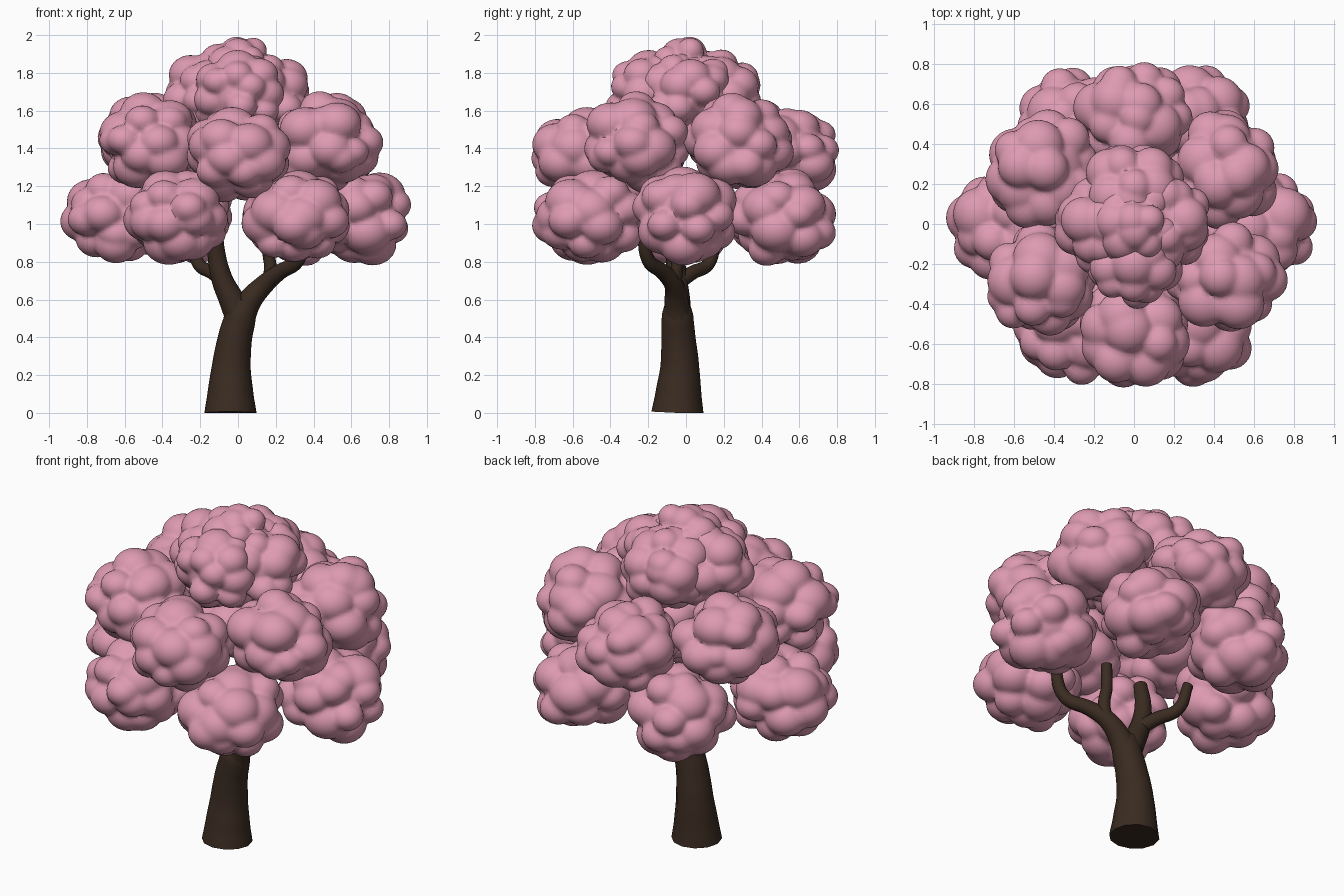
import bpy, bmesh, math, random
from mathutils import Vector

cube = bpy.data.objects.get("Cube")
if cube:
    bpy.data.objects.remove(cube)


def material(name, rgb):
    mat = bpy.data.materials.new(name)
    mat.use_nodes = True
    mat.diffuse_color = (*rgb, 1)
    bsdf = next(n for n in mat.node_tree.nodes if n.type == 'BSDF_PRINCIPLED')
    bsdf.inputs["Base Color"].default_value = (*rgb, 1)
    bsdf.inputs["Roughness"].default_value = 0.9
    return mat


BLOSSOM = material("blossom pink", (0.73, 0.325, 0.445))
BARK = material("dark bark", (0.042, 0.024, 0.015))


def add_object(name, mesh, mat, angle):
    obj = bpy.data.objects.new(name, mesh)
    bpy.context.collection.objects.link(obj)
    mesh.materials.clear()
    mesh.materials.append(mat)
    bpy.ops.object.select_all(action='DESELECT')
    obj.select_set(True)
    bpy.context.view_layer.objects.active = obj
    bpy.ops.object.shade_smooth_by_angle(angle=math.radians(angle))


# Tapered limb swept through points of (x, y, z, radius)
def limb(name, points):
    curve = bpy.data.curves.new(name + "_path", 'CURVE')
    curve.dimensions = '3D'
    curve.bevel_depth = 1
    curve.bevel_resolution = 4
    curve.resolution_u = 6
    curve.use_fill_caps = True
    spline = curve.splines.new('BEZIER')
    spline.bezier_points.add(len(points) - 1)
    for p, (x, y, z, r) in zip(spline.bezier_points, points):
        p.co = (x, y, z)
        p.radius = r
        p.handle_left_type = p.handle_right_type = 'AUTO'
    temp = bpy.data.objects.new(name + "_path", curve)
    bpy.context.collection.objects.link(temp)
    graph = bpy.context.evaluated_depsgraph_get()
    mesh = bpy.data.meshes.new_from_object(temp.evaluated_get(graph))
    bpy.data.objects.remove(temp)
    bm = bmesh.new()
    bm.from_mesh(mesh)
    bmesh.ops.remove_doubles(bm, verts=bm.verts, dist=0.0005)
    for v in bm.verts:
        v.co.z = max(v.co.z, 0)
    bm.to_mesh(mesh)
    bm.free()
    add_object(name, mesh, BARK, 50)


# Evenly spread, jittered directions on a sphere
def directions(count, rng):
    spin = rng.uniform(0, math.tau)
    for i in range(count):
        z = 1 - (2 * i + 1) / count
        a = spin + i * math.pi * (3 - math.sqrt(5))
        s = math.sqrt(1 - z * z)
        d = Vector((s * math.cos(a), s * math.sin(a), z))
        d += Vector([rng.uniform(-0.25, 0.25) for _ in range(3)])
        yield d.normalized()


# Blossom clump: a ball pushed out to the hull of many overlapping lobes
def clump(name, centre, size, seed, count=24):
    rng = random.Random(seed)
    lobes = []
    for d in directions(count, rng):
        radius = rng.uniform(0.3, 0.46)
        c = d * (rng.uniform(0.92, 1.06) - radius)
        lobes.append((c, radius ** 2 - c.length_squared))
    bm = bmesh.new()
    bmesh.ops.create_icosphere(bm, subdivisions=5, radius=1)
    for v in bm.verts:
        d = v.co.normalized()
        reach = 0.74
        for c, k in lobes:
            b = d.dot(c)
            disc = b * b + k
            if b > 0 and disc > 0:
                reach = max(reach, b + math.sqrt(disc))
        v.co = d * reach
    bmesh.ops.smooth_vert(bm, verts=bm.verts, factor=0.4,
                          use_axis_x=True, use_axis_y=True, use_axis_z=True)
    for v in bm.verts:
        v.co = Vector(centre) + Vector([a * b for a, b in zip(v.co, size)])
    mesh = bpy.data.meshes.new(name)
    bm.to_mesh(mesh)
    bm.free()
    add_object(name, mesh, BLOSSOM, 60)


# Trunk and forked branches
limb("trunk", [(-0.04, -0.045, 0, 0.138), (-0.04, -0.04, 0.1, 0.122),
               (-0.035, -0.033, 0.25, 0.102), (-0.015, -0.04, 0.4, 0.09),
               (0.012, -0.045, 0.52, 0.083), (0.01, -0.045, 0.6, 0.06)])
limb("right_limb", [(0.015, -0.045, 0.48, 0.075), (-0.03, -0.045, 0.59, 0.068),
                    (-0.085, -0.05, 0.71, 0.056), (-0.115, -0.06, 0.85, 0.047),
                    (-0.12, -0.09, 1.0, 0.038)])
limb("left_limb", [(0.01, -0.045, 0.48, 0.075), (0.06, -0.05, 0.59, 0.064),
                   (0.14, -0.065, 0.68, 0.052), (0.22, -0.12, 0.745, 0.042),
                   (0.32, -0.2, 0.81, 0.036), (0.37, -0.23, 1.0, 0.03)])
limb("right_twig", [(-0.07, -0.04, 0.69, 0.04), (-0.13, 0.03, 0.74, 0.038),
                    (-0.21, 0.12, 0.79, 0.034), (-0.25, 0.16, 0.94, 0.03)])
limb("left_twig", [(0.14, -0.06, 0.67, 0.036), (0.17, -0.05, 0.75, 0.034),
                   (0.16, -0.04, 0.86, 0.032), (0.165, -0.035, 1.0, 0.03)])

# Lower ring of six clumps
for i in range(6):
    a = math.radians(60 * i)
    clump(f"lower_blossom_{i + 1}",
          (0.63 * math.cos(a), 0.585 * math.sin(a), 1.04),
          (0.3, 0.3, 0.265), 10 + i)

# Middle ring, turned half a step, with the front and back clumps lower
for i in range(6):
    a = math.radians(60 * i + 30)
    end = i in (1, 4)
    clump(f"middle_blossom_{i + 1}",
          (0.53 * math.cos(a), 0.54 * math.sin(a), 1.37 if end else 1.43),
          (0.3, 0.295, 0.26), 30 + i)

# Crown: four clumps around a peak
for i in range(4):
    a = math.radians(90 * i)
    clump(f"crown_blossom_{i + 1}",
          (0.14 * math.cos(a), 0.17 * math.sin(a), 1.69),
          (0.26, 0.26, 0.235), 50 + i)
clump("peak_blossom", (0, 0, 1.77), (0.24, 0.24, 0.23), 60)
